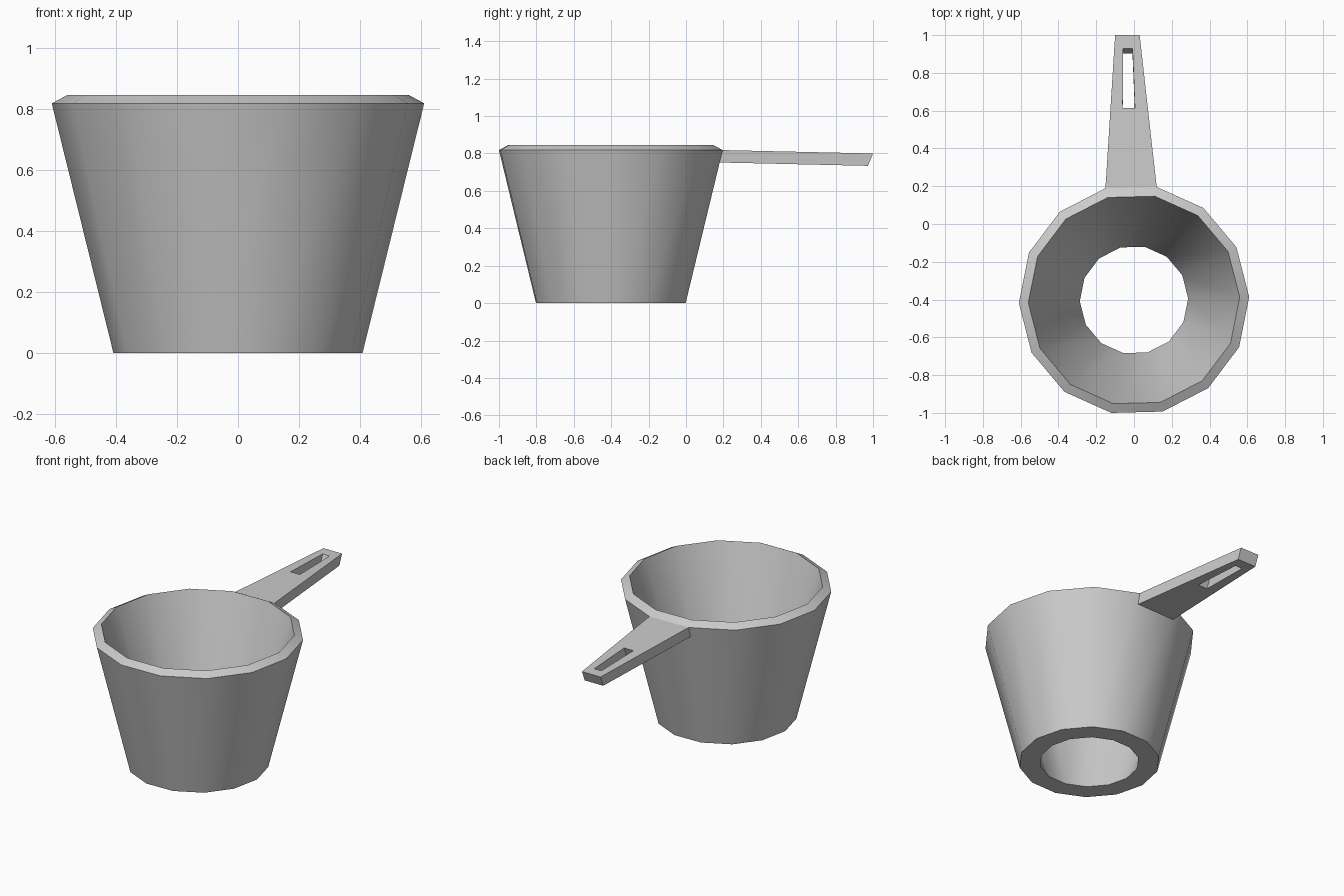
import bpy, bmesh, math

if "Cube" in bpy.data.objects:
    bpy.data.objects.remove(bpy.data.objects["Cube"])

SIDES, PHASE = 14, math.radians(1.5)
CX, CY = 0.0, -0.402


def rim_point(radius, i):
    a = PHASE + i * 2 * math.pi / SIDES
    return CX + radius * math.cos(a), CY + radius * math.sin(a)


def finish(name, bm):
    bmesh.ops.recalc_face_normals(bm, faces=bm.faces)
    mesh = bpy.data.meshes.new(name)
    bm.to_mesh(mesh)
    bm.free()
    obj = bpy.data.objects.new(name, mesh)
    bpy.context.collection.objects.link(obj)
    bpy.ops.object.select_all(action='DESELECT')
    obj.select_set(True)
    bpy.context.view_layer.objects.active = obj
    bpy.ops.object.shade_smooth_by_angle(angle=math.radians(30))
    return obj


# Cup: closed wall profile (radius, z) swept round, open at the bottom
bm = bmesh.new()
profile = [(0.408, 0.0), (0.61, 0.818), (0.56, 0.845), (0.287, 0.0)]
rings = [[bm.verts.new((*rim_point(r, i), z)) for i in range(SIDES)]
         for r, z in profile]
for k, ring in enumerate(rings):
    nxt = rings[(k + 1) % len(rings)]
    for i in range(SIDES):
        j = (i + 1) % SIDES
        bm.faces.new((ring[i], ring[j], nxt[j], nxt[i]))
finish("cup", bm)

# Handle: tapered bar growing from one rim facet, with a slanted hanging slot
outer = [rim_point(0.61, 4), rim_point(0.61, 3), (0.03, 1.0), (-0.10, 1.0)]
slot = [(-0.06, 0.613), (0.005, 0.613), (-0.008, 0.93), (-0.057, 0.93)]


def layer(bm, points, bottom):
    verts = []
    for x, y in points:
        z = 0.818 - 0.018 * (y - 0.2) / 0.8
        if bottom:
            y, z = y - 0.027, z - 0.066
        verts.append(bm.verts.new((x, y, z)))
    return verts


bm = bmesh.new()
out_top, out_low = layer(bm, outer, False), layer(bm, outer, True)
in_top, in_low = layer(bm, slot, False), layer(bm, slot, True)
for i in range(4):
    j = (i + 1) % 4
    for a, b in ((out_top, in_top), (in_top, in_low),
                 (in_low, out_low), (out_low, out_top)):
        if i == 0 and a is out_low:
            continue  # root end is buried in the cup wall
        bm.faces.new((a[i], a[j], b[j], b[i]))
finish("handle", bm)
